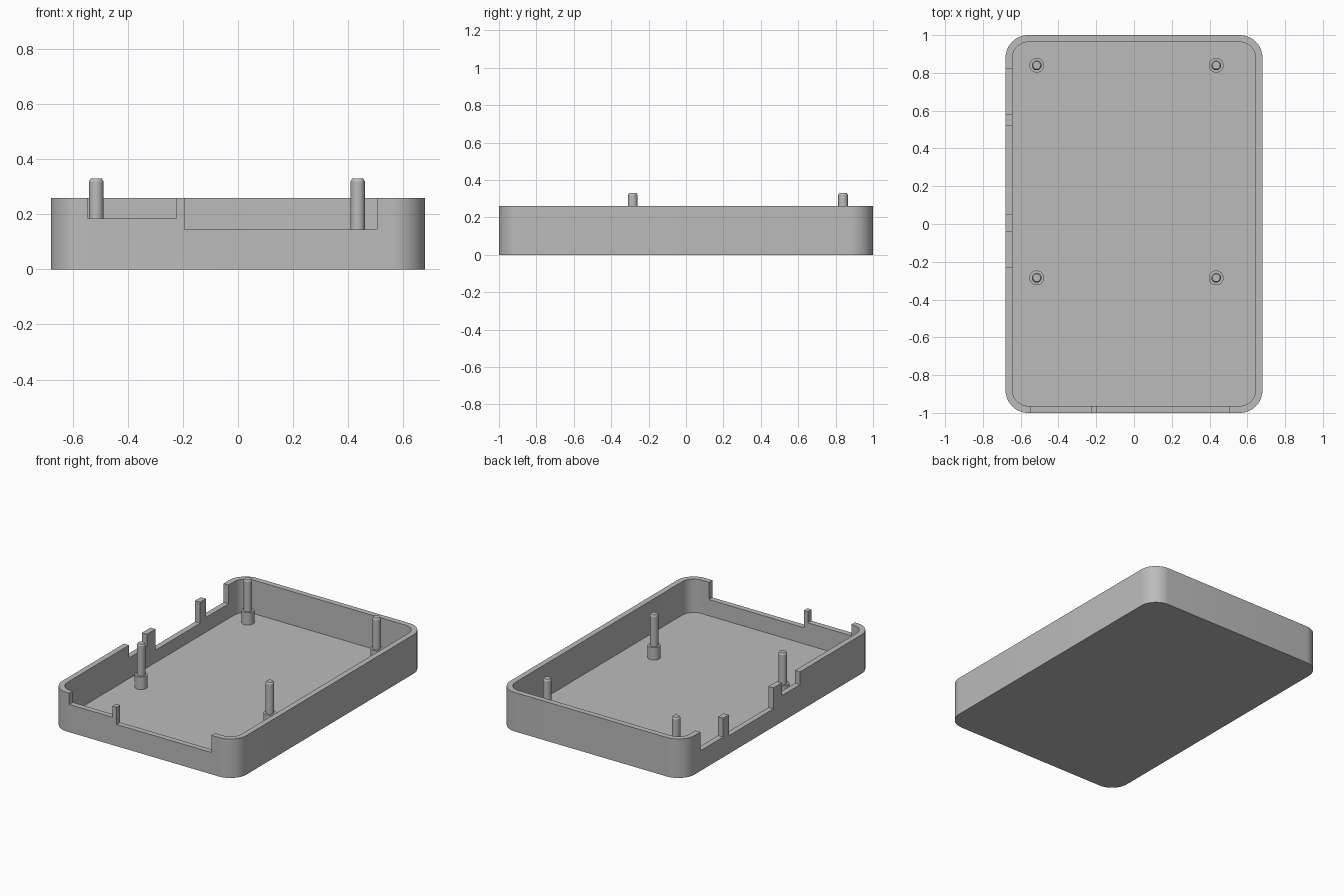
import bpy
import bmesh
from math import cos, sin, pi, radians

if "Cube" in bpy.data.objects:
    bpy.data.objects.remove(bpy.data.objects["Cube"], do_unlink=True)

# Single grey plastic
grey = bpy.data.materials.new("grey plastic")
grey.use_nodes = True
colour = (0.5, 0.5, 0.5, 1)
grey.diffuse_color = colour
grey.node_tree.nodes["Principled BSDF"].inputs["Base Color"].default_value = colour

HALF_X, HALF_Y, HEIGHT = 0.68, 1.0, 0.26
WALL, FLOOR, RADIUS, STEPS = 0.037, 0.037, 0.12, 12


def make_object(name, bm):
    bmesh.ops.recalc_face_normals(bm, faces=bm.faces)
    mesh = bpy.data.meshes.new(name)
    bm.to_mesh(mesh)
    bm.free()
    mesh.materials.append(grey)
    obj = bpy.data.objects.new(name, mesh)
    bpy.context.collection.objects.link(obj)
    return obj


def loft(name, rings):
    """Join closed rings of points and cap both ends."""
    bm = bmesh.new()
    loops = [[bm.verts.new(p) for p in ring] for ring in rings]
    for a, b in zip(loops, loops[1:]):
        for i in range(len(a)):
            j = (i + 1) % len(a)
            bm.faces.new((a[i], a[j], b[j], b[i]))
    bm.faces.new(loops[0][::-1])
    bm.faces.new(loops[-1])
    return make_object(name, bm)


def rounded_ring(inset, z):
    r = RADIUS - inset
    cx, cy = HALF_X - RADIUS, HALF_Y - RADIUS
    corners = [(1, 1), (-1, 1), (-1, -1), (1, -1)]
    return [(sx * cx + r * cos(a), sy * cy + r * sin(a), z)
            for q, (sx, sy) in enumerate(corners)
            for a in [(q + i / STEPS) * pi / 2 for i in range(STEPS + 1)]]


def box(name, x, y, z):
    ring = [(x[0], y[0]), (x[1], y[0]), (x[1], y[1]), (x[0], y[1])]
    return loft(name, [[(*p, h) for p in ring] for h in z])


def activate(obj):
    bpy.ops.object.select_all(action='DESELECT')
    obj.select_set(True)
    bpy.context.view_layer.objects.active = obj


# Open tray: outer wall, rim, inner wall and floor in one skin
tray = loft("tray", [rounded_ring(0, 0), rounded_ring(0, HEIGHT),
                     rounded_ring(WALL, HEIGHT), rounded_ring(WALL, FLOOR)])

# Port openings through the front wall and the right wall
TOP = HEIGHT + 0.1
cutters = []
for start, end, z in [(-0.545, -0.225, 0.185), (-0.195, 0.505, 0.145)]:
    cutters.append(box("front_port_cutter", (start, end),
                       (-HALF_Y - 0.1, -HALF_Y + 0.06), (z, TOP)))
for start, end, z in [(0.58, 0.82, 0.135), (0.05, 0.52, 0.12), (-0.23, -0.04, 0.175)]:
    cutters.append(box("side_port_cutter", (-HALF_X - 0.1, -HALF_X + 0.06),
                       (start, end), (z, TOP)))
activate(tray)
for cutter in cutters:
    cutter.hide_render = True
    mod = tray.modifiers.new("port", 'BOOLEAN')
    mod.operation = 'DIFFERENCE'
    mod.solver = 'EXACT'
    mod.object = cutter
    bpy.ops.object.modifier_apply(modifier=mod.name)
    bpy.data.objects.remove(cutter, do_unlink=True)
bpy.ops.object.shade_smooth_by_angle(angle=radians(30))

# Stepped mounting pins with chamfered tips
PROFILE = [(0.039, FLOOR - 0.005), (0.039, 0.12), (0.026, 0.12), (0.026, 0.32), (0.02, 0.33)]
SIDES = 24
for row, y in [("front", -0.285), ("back", 0.84)]:
    for side, x in [("right", -0.515), ("left", 0.435)]:
        pin = loft(f"{row}_{side}_mounting_pin",
                   [[(x + r * cos(2 * pi * i / SIDES), y + r * sin(2 * pi * i / SIDES), z)
                     for i in range(SIDES)] for r, z in PROFILE])
        activate(pin)
        bpy.ops.object.shade_smooth_by_angle(angle=radians(30))
